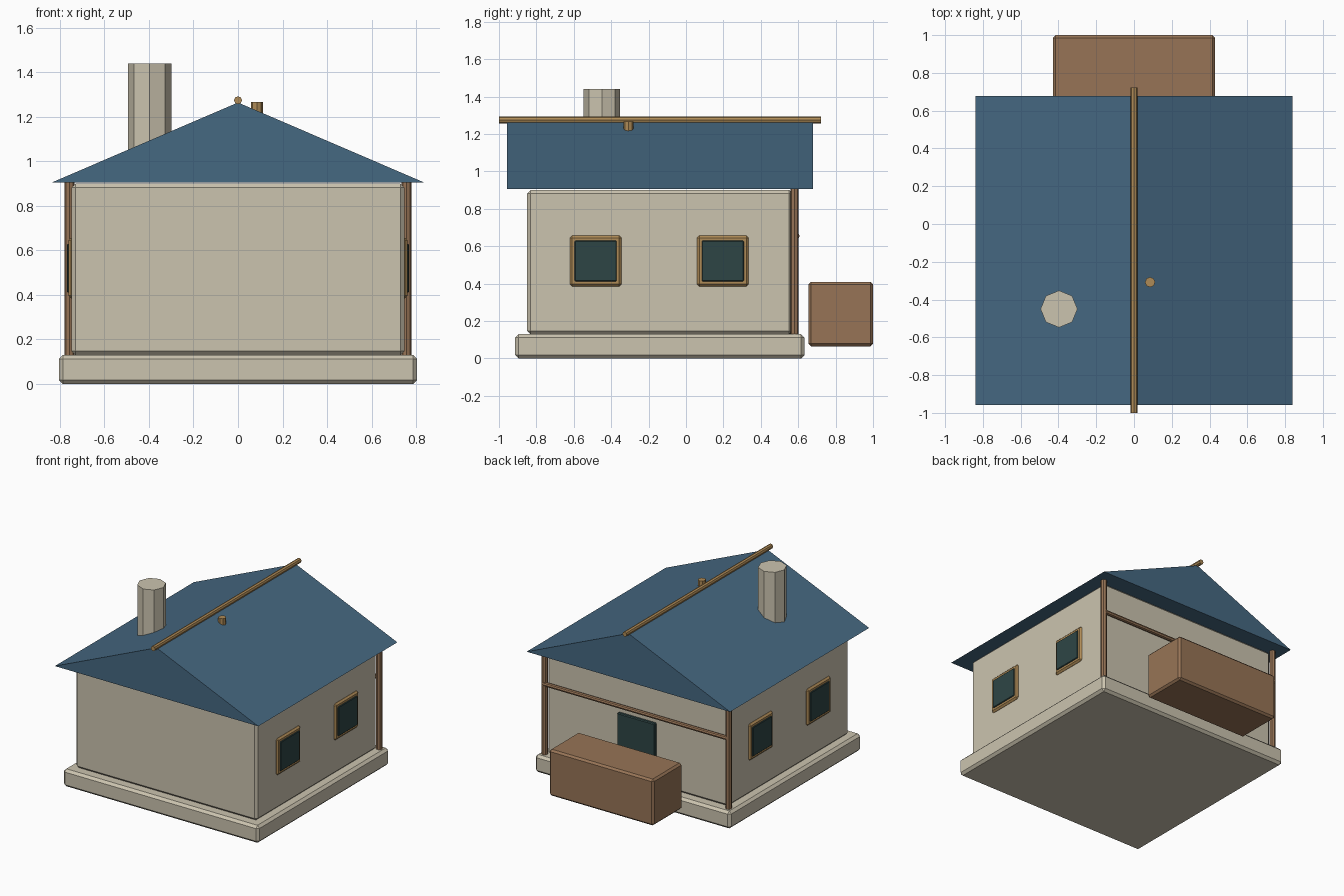
import bpy, bmesh
from math import pi
from mathutils import Vector

cube = bpy.data.objects.get("Cube")
if cube:
    bpy.data.objects.remove(cube, do_unlink=True)


def material(name, rgb):
    m = bpy.data.materials.new(name)
    m.use_nodes = True
    m.diffuse_color = (*rgb, 1)
    m.node_tree.nodes["Principled BSDF"].inputs["Base Color"].default_value = (*rgb, 1)
    return m


PLASTER = material("cream plaster", (0.60, 0.55, 0.43))
ROOF = material("blue roofing", (0.060, 0.138, 0.22))
TIMBER = material("brown timber", (0.31, 0.175, 0.093))
TRIM = material("light wood trim", (0.43, 0.26, 0.095))
GLASS = material("dark teal", (0.027, 0.060, 0.060))


def finish(name, bm, mat):
    bmesh.ops.recalc_face_normals(bm, faces=bm.faces)
    mesh = bpy.data.meshes.new(name)
    bm.to_mesh(mesh)
    bm.free()
    mesh.materials.append(mat)
    obj = bpy.data.objects.new(name, mesh)
    bpy.context.collection.objects.link(obj)
    return obj


def box(name, low, high, mat, bevel=0.012):
    """Chamfered box between two corners."""
    low, high = Vector(low), Vector(high)
    size, mid = high - low, (low + high) / 2
    bm = bmesh.new()
    bmesh.ops.create_cube(bm, size=1)
    for v in bm.verts:
        v.co = v.co * size + mid
    obj = finish(name, bm, mat)
    mod = obj.modifiers.new("Chamfer", "BEVEL")
    mod.width, mod.segments = bevel, 1
    return obj


def rod(name, start, end, radius, mat, sides=8):
    """Straight faceted rod between two points."""
    start, end = Vector(start), Vector(end)
    axis = end - start
    bm = bmesh.new()
    bmesh.ops.create_cone(bm, cap_ends=True, segments=sides, radius1=radius,
                          radius2=radius, depth=axis.length)
    obj = finish(name, bm, mat)
    obj.location = (start + end) / 2
    obj.rotation_euler = axis.to_track_quat("Z", "Y").to_euler()
    return obj


# Main body
MID_Y = -0.14
box("foundation", (-0.805, MID_Y - 0.773, 0), (0.805, MID_Y + 0.773, 0.13), PLASTER, 0.018)
box("walls", (-0.748, MID_Y - 0.71, 0.13), (0.748, MID_Y + 0.71, 0.90), PLASTER, 0.018)

# Gabled roof: triangular profile extruded along y
bm = bmesh.new()
profile = [bm.verts.new((x, MID_Y - 0.818, z))
           for x, z in ((-0.838, 0.905), (0.838, 0.905), (0, 1.265))]
gable = bm.faces.new(profile)
extruded = bmesh.ops.extrude_face_region(bm, geom=[gable], use_keep_orig=True)
bmesh.ops.translate(bm, vec=(0, 1.636, 0),
                    verts=[g for g in extruded["geom"] if isinstance(g, bmesh.types.BMVert)])
finish("roof", bm, ROOF)
rod("ridge_pole", (0, -1, 1.275), (0, 0.722, 1.275), 0.018, TRIM)

# Chimney and small vent
rod("chimney", (-0.397, -0.45, 0.92), (-0.397, -0.45, 1.44), 0.098, PLASTER)
rod("roof_vent", (0.085, -0.308, 1.15), (0.085, -0.308, 1.268), 0.027, TRIM)

# Windows and rear posts on both sides
for side, label in ((1, "left"), (-1, "right")):
    for y, place in ((-0.483, "front"), (0.197, "rear")):
        x0, x1, x2 = (side * d for d in (0.72, 0.762, 0.769))
        box(f"{label}_{place}_window_frame", (min(x0, x1), y - 0.138, 0.385),
            (max(x0, x1), y + 0.138, 0.657), TRIM)
        box(f"{label}_{place}_window_pane", (min(x0, x2), y - 0.112, 0.412),
            (max(x0, x2), y + 0.112, 0.630), GLASS, 0.004)
    rod(f"{label}_post", (side * 0.757, 0.58, 0.13), (side * 0.757, 0.58, 0.91), 0.022, TIMBER)

# Rear crossbeam, door and crate
rod("crossbeam", (-0.757, 0.592, 0.655), (0.757, 0.592, 0.655), 0.016, TIMBER)
box("door", (-0.155, 0.55, 0.13), (0.155, 0.592, 0.60), GLASS, 0.006)
box("crate", (-0.43, 0.655, 0.065), (0.43, 1.0, 0.41), TIMBER, 0.014)
